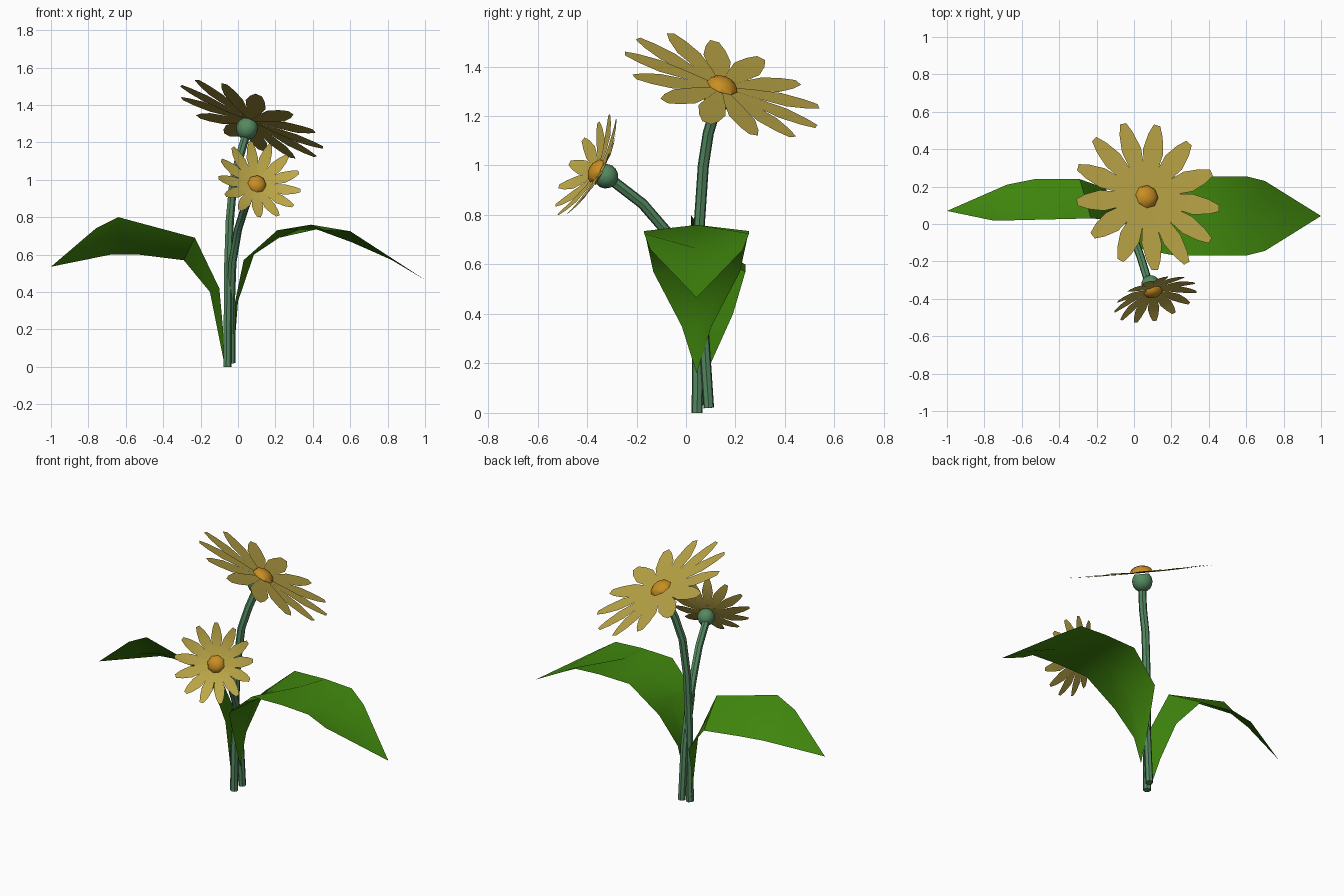
import bpy, bmesh, math
from mathutils import Vector, Matrix

if "Cube" in bpy.data.objects:
    bpy.data.objects.remove(bpy.data.objects["Cube"])


def material(name, rgb):
    m = bpy.data.materials.new(name)
    m.diffuse_color = (*rgb, 1)
    m.use_nodes = True
    m.node_tree.nodes["Principled BSDF"].inputs["Base Color"].default_value = m.diffuse_color
    return m


PETAL = material("petal yellow", (0.51, 0.39, 0.065))
CENTRE = material("centre orange", (0.58, 0.27, 0.017))
STEM = material("stem green", (0.09, 0.25, 0.12))
LEAF = material("leaf green", (0.05, 0.235, 0.004))


def make(name, bm, mat, matrix=None, recalc=True, angle=40):
    if recalc:
        bmesh.ops.recalc_face_normals(bm, faces=bm.faces)
    me = bpy.data.meshes.new(name)
    bm.to_mesh(me)
    bm.free()
    me.materials.append(mat)
    ob = bpy.data.objects.new(name, me)
    bpy.context.collection.objects.link(ob)
    if matrix is not None:
        ob.matrix_world = matrix
    bpy.ops.object.select_all(action='DESELECT')
    ob.select_set(True)
    bpy.context.view_layer.objects.active = ob
    bpy.ops.object.shade_smooth_by_angle(angle=math.radians(angle))
    return ob


def stem(name, path, radius, sides=7):
    """Tube swept along a path, closed at both ends."""
    pts = [Vector(p) for p in path]
    bm = bmesh.new()
    rings = []
    for i, p in enumerate(pts):
        t = (pts[min(i + 1, len(pts) - 1)] - pts[max(i - 1, 0)]).normalized()
        u = (Vector((1, 0, 0)) - t * t.x).normalized()
        v = t.cross(u)
        rings.append([bm.verts.new(p + radius * (u * math.cos(a) + v * math.sin(a)))
                      for a in (2 * math.pi * k / sides for k in range(sides))])
    for a, b in zip(rings, rings[1:]):
        for k in range(sides):
            j = (k + 1) % sides
            bm.faces.new((a[k], a[j], b[j], b[k]))
    bm.faces.new(rings[0][::-1])
    bm.faces.new(rings[-1])
    make(name, bm, STEM)


def leaf(name, base, rows, tip):
    """Sheet through rows of (edge, midrib, edge), pointed at both ends."""
    bm = bmesh.new()
    b = bm.verts.new(base)
    grid = [[bm.verts.new(p) for p in r] for r in rows]
    t = bm.verts.new(tip)
    for k in range(2):
        bm.faces.new((b, grid[0][k], grid[0][k + 1]))
        for r, s in zip(grid, grid[1:]):
            bm.faces.new((r[k], s[k], s[k + 1], r[k + 1]))
        bm.faces.new((grid[-1][k], t, grid[-1][k + 1]))
    make(name, bm, LEAF)


def flower(name, centre, normal, radius, start, curl, disc_r, bulb_r, petals=13):
    n = Vector(normal).normalized()
    e1 = (Vector((1, 0, 0)) - n * n.x).normalized()
    e2 = n.cross(e1)
    frame = Matrix.Translation(centre) @ Matrix((e1, e2, n)).transposed().to_4x4()

    # ring of petals: (distance, half width) as shares of the radius
    profile = [(0.04, 0.02), (0.35, 0.095), (0.64, 0.14), (0.86, 0.1), (1.0, 0.045)]
    bm = bmesh.new()
    for i in range(petals):
        rot = Matrix.Rotation(math.radians(start) + 2 * math.pi * i / petals, 3, 'Z')
        lift = 0.003 * (i % 2)
        rows = []
        for d, w in profile:
            z = curl * d * d + lift
            rows.append([bm.verts.new(rot @ Vector((d * radius, s * w * radius, z)))
                         for s in (-1, 1)])
        for a, b in zip(rows, rows[1:]):
            bm.faces.new((a[0], b[0], b[1], a[1]))
    make(name + "_petals", bm, PETAL, frame, recalc=False)

    # domed centre, upper half only
    bm = bmesh.new()
    bmesh.ops.create_uvsphere(bm, u_segments=8, v_segments=6, radius=disc_r)
    bmesh.ops.delete(bm, geom=[v for v in bm.verts if v.co.z < -0.001], context='VERTS')
    bmesh.ops.scale(bm, vec=(1, 1, 0.6), verts=bm.verts)
    make(name + "_centre", bm, CENTRE, frame @ Matrix.Translation((0, 0, 0.004)), recalc=False)

    # green bulb behind the petals
    bm = bmesh.new()
    bmesh.ops.create_uvsphere(bm, u_segments=10, v_segments=8, radius=bulb_r)
    bmesh.ops.delete(bm, geom=[v for v in bm.verts if v.co.z > bulb_r * 0.85], context='VERTS')
    make(name + "_bulb", bm, STEM, frame @ Matrix.Translation((0, 0, -bulb_r * 0.8)))


# stems
stem("tall_stem", [(-0.058, 0.045, 0), (-0.053, 0.05, 0.55), (-0.045, 0.055, 0.78),
                   (-0.025, 0.07, 1.0), (0.01, 0.09, 1.13), (0.05, 0.13, 1.265)], 0.023)
stem("short_stem", [(-0.035, 0.092, 0.02), (-0.038, 0.07, 0.35), (-0.03, 0.02, 0.56),
                    (0.0, -0.08, 0.735), (0.035, -0.175, 0.845), (0.075, -0.305, 0.945)], 0.022)

# flower heads
flower("large_flower", (0.067, 0.145, 1.315), (0.45, 0.37, 1), 0.417, 82, 0.008, 0.065, 0.06)
flower("small_flower", (0.1, -0.357, 0.975), (0.33, -1, 0.55), 0.23, 75, 0.055, 0.052, 0.05)

# right leaf: humped then folded, (edge x, edge z, midrib x, midrib z, half width)
Y = 0.043
rows = [[(ex, Y - w, ez), (mx, Y, mz), (ex, Y + w, ez)] for ex, ez, mx, mz, w in [
    (-0.015, 0.35, 0.0, 0.35, 0.06),
    (0.03, 0.57, 0.085, 0.60, 0.175),
    (0.21, 0.73, 0.22, 0.69, 0.21),
    (0.42, 0.735, 0.39, 0.76, 0.212),
    (0.60, 0.725, 0.61, 0.665, 0.212),
    (0.70, 0.66, 0.82, 0.572, 0.187)]]
leaf("right_leaf", (-0.015, Y, 0.16), rows, (1.0, Y, 0.465))

# left leaf: rolled so its front edge is high, midrib sunken further out
edges = [((-0.08, 0.03, 0.20), (-0.11, 0.10, 0.20), 0.0),
         ((-0.10, 0.02, 0.42), (-0.15, 0.19, 0.40), 0.0),
         ((-0.23, 0.03, 0.69), (-0.29, 0.24, 0.57), 0.0),
         ((-0.64, 0.02, 0.80), (-0.53, 0.24, 0.60), 0.03),
         ((-0.76, 0.02, 0.74), (-0.68, 0.21, 0.60), 0.03)]
rows = []
for f, b, sag in edges:
    mid = (Vector(f) + Vector(b)) / 2 - Vector((sag, sag / 2, sag))
    rows.append([f, mid, b])
leaf("left_leaf", (-0.07, 0.05, 0.0), rows, (-1.0, 0.07, 0.535))
